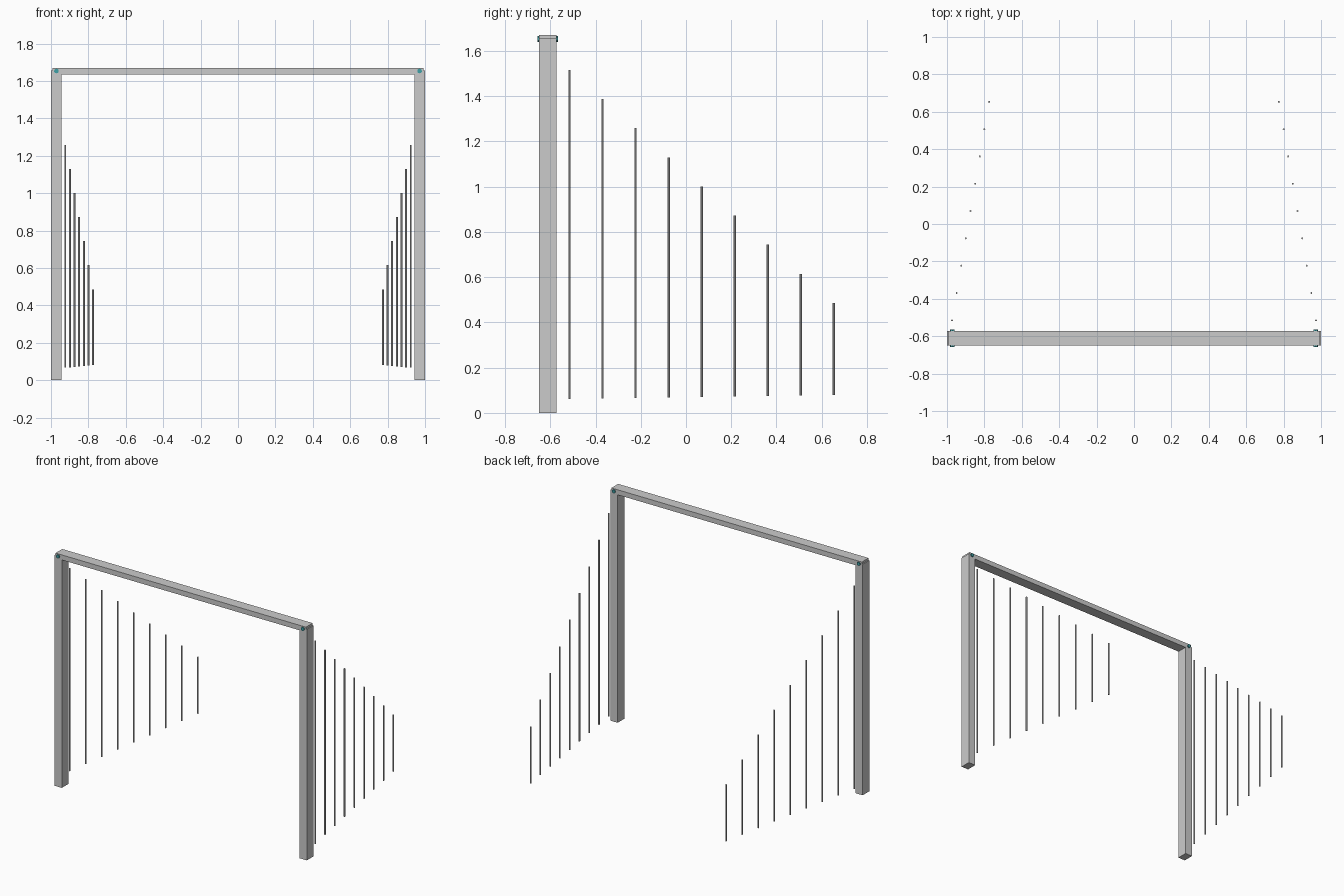
import bpy
import math

if "Cube" in bpy.data.objects:
    bpy.data.objects.remove(bpy.data.objects["Cube"])


def box(name, x, y, z):
    """Box given (min, max) ranges on each axis."""
    bpy.ops.mesh.primitive_cube_add(
        size=1, location=[(a + b) / 2 for a, b in (x, y, z)])
    ob = bpy.context.object
    ob.name = name
    ob.scale = [b - a for a, b in (x, y, z)]
    bpy.ops.object.transform_apply(location=False, rotation=False, scale=True)
    return ob


def rod(name, loc, radius, length, sides, rot=(0, 0, 0)):
    bpy.ops.mesh.primitive_cylinder_add(
        vertices=sides, radius=radius, depth=length, location=loc, rotation=rot)
    ob = bpy.context.object
    ob.name = name
    bpy.ops.object.shade_smooth_by_angle()
    return ob


teal = bpy.data.materials.new("teal")
teal.diffuse_color = (0.05, 0.35, 0.38, 1)
teal.use_nodes = True
teal.node_tree.nodes["Principled BSDF"].inputs["Base Color"].default_value = teal.diffuse_color

FRONT, BACK = -0.649, -0.573
CORNER_Y = (FRONT + BACK) / 2

# crossbar
box("crossbar", (-0.993, 0.993), (FRONT, BACK), (1.634, 1.67))

for side, s in (("left", -1), ("right", 1)):
    # upright post
    box(side + "_post", sorted((s * 0.943, s * 1.0)), (FRONT, BACK), (0, 1.655))

    # bolt through the corner, showing front and back
    bolt = rod(side + "_bolt", (s * 0.971, CORNER_Y, 1.653), 0.0125, 0.092, 12,
               (math.pi / 2, 0, 0))
    bolt.data.materials.append(teal)

    # fan of rods, shrinking towards the back
    for i in range(9):
        t = i / 8
        x = 0.973 - 0.198 * t
        y = -0.515 + 1.168 * t
        low = 0.062 + 0.018 * t
        high = 1.516 - 1.03 * t
        rod(f"{side}_rod_{i + 1}", (s * x, y, (low + high) / 2),
            0.0052, high - low, 8)
